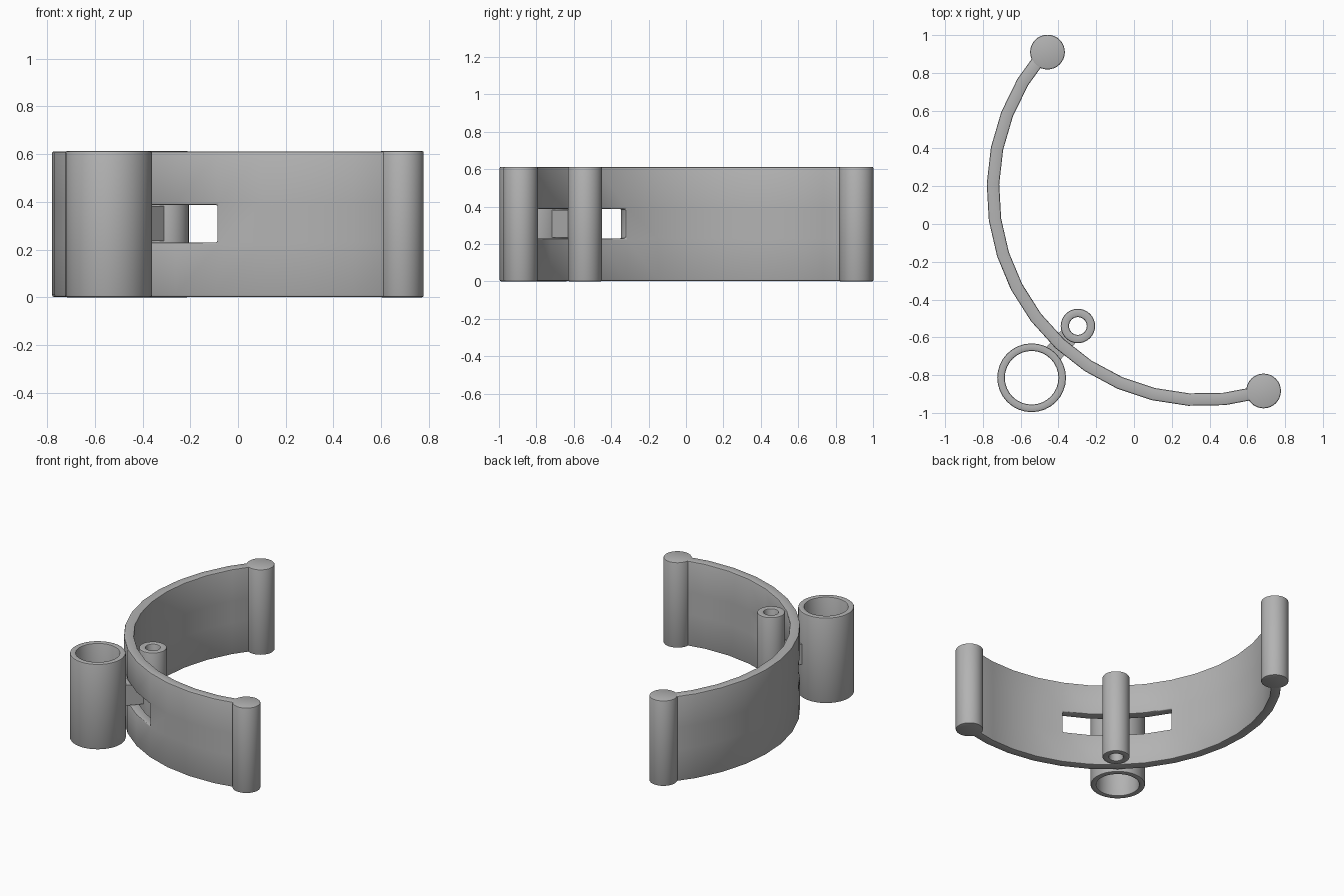
import bpy, bmesh
from math import cos, sin, radians, tau
from mathutils import Vector, Matrix

default = bpy.data.objects.get("Cube")
if default:
    bpy.data.objects.remove(default, do_unlink=True)

GREY = (0.45, 0.45, 0.45, 1)
mat = bpy.data.materials.new("plain grey")
mat.use_nodes = True
mat.diffuse_color = GREY
mat.node_tree.nodes["Principled BSDF"].inputs["Base Color"].default_value = GREY

HEIGHT = 0.613
CENTRE = Vector((0.365, 0.18, 0))   # centre of the curved band
RADIUS, WALL = 1.112, 0.066
SLOT_LOW, SLOT_HIGH = 0.23, 0.387
STEP, START, SEGMENTS = 9.75, 139.35, 15
SLOT_COLUMNS = range(7, 11)


def finish(name, bm, bevel=0.008, thickness=0):
    """Turn a bmesh into a bevelled, smooth-shaded grey object."""
    bmesh.ops.recalc_face_normals(bm, faces=bm.faces)
    mesh = bpy.data.meshes.new(name)
    bm.to_mesh(mesh)
    bm.free()
    obj = bpy.data.objects.new(name, mesh)
    bpy.context.collection.objects.link(obj)
    mesh.materials.append(mat)
    if thickness:
        solid = obj.modifiers.new("wall", 'SOLIDIFY')
        solid.thickness = thickness
        solid.offset = 0
    if bevel:
        mod = obj.modifiers.new("soft edges", 'BEVEL')
        mod.width = bevel
        mod.segments = 2
        mod.limit_method = 'ANGLE'
        mod.angle_limit = radians(40)
    bpy.ops.object.select_all(action='DESELECT')
    obj.select_set(True)
    bpy.context.view_layer.objects.active = obj
    bpy.ops.object.convert(target='MESH')
    bpy.ops.object.shade_smooth_by_angle(angle=radians(35))
    return obj


def lathe(name, x, y, profile, closed, sides):
    """Upright turned part from (radius, height) points."""
    bm = bmesh.new()
    rings = [[bm.verts.new((x + r * cos(tau * i / sides), y + r * sin(tau * i / sides), z))
              for i in range(sides)] for r, z in profile]
    pairs = list(zip(rings, rings[1:]))
    if closed:
        pairs.append((rings[-1], rings[0]))
    else:
        bm.faces.new(rings[0])
        bm.faces.new(rings[-1])
    for a, b in pairs:
        for i in range(sides):
            j = (i + 1) % sides
            bm.faces.new((a[i], a[j], b[j], b[i]))
    return finish(name, bm)


def tube(name, x, y, outer, inner, sides):
    profile = [(outer, 0), (outer, HEIGHT), (inner, HEIGHT), (inner, 0)]
    return lathe(name, x, y, profile, True, sides)


# Curved band with a window slot left open in its middle row
bm = bmesh.new()
heights = (0.002, SLOT_LOW, SLOT_HIGH, HEIGHT - 0.002)
columns = []
for i in range(SEGMENTS + 1):
    a = radians(START + STEP * i)
    foot = CENTRE + RADIUS * Vector((cos(a), sin(a), 0))
    columns.append([bm.verts.new(foot + Vector((0, 0, z))) for z in heights])
for i in range(SEGMENTS):
    for row in range(3):
        if row == 1 and i in SLOT_COLUMNS:
            continue
        a, b = columns[i], columns[i + 1]
        bm.faces.new((a[row], b[row], b[row + 1], a[row + 1]))
finish("curved_band", bm, thickness=WALL)

# Solid posts on the two ends of the band
for name, x, y in (("back_post", -0.458, 0.91), ("left_post", 0.686, -0.884)):
    lathe(name, x, y, [(0.092, 0), (0.092, HEIGHT)], False, 32)

# Sliding pair of tubes, one outside and one inside the band
big = Vector((-0.542, -0.814, 0))
small = Vector((-0.297, -0.54, 0))
tube("outer_tube", big.x, big.y, 0.182, 0.142, 32)
tube("inner_tube", small.x, small.y, 0.091, 0.047, 32)

# Block through the slot that joins the tubes
out = (big - small).normalized()
bm = bmesh.new()
bmesh.ops.create_cube(bm, size=1)
middle = small + out * 0.135 + Vector((0, 0, (SLOT_LOW + SLOT_HIGH) / 2))
turn = Vector((1, 0, 0)).rotation_difference(out).to_matrix().to_4x4()
size = Matrix.Diagonal((0.155, 0.1, 0.146, 1))
bmesh.ops.transform(bm, matrix=Matrix.Translation(middle) @ turn @ size, verts=bm.verts)
finish("joining_block", bm, bevel=0)
